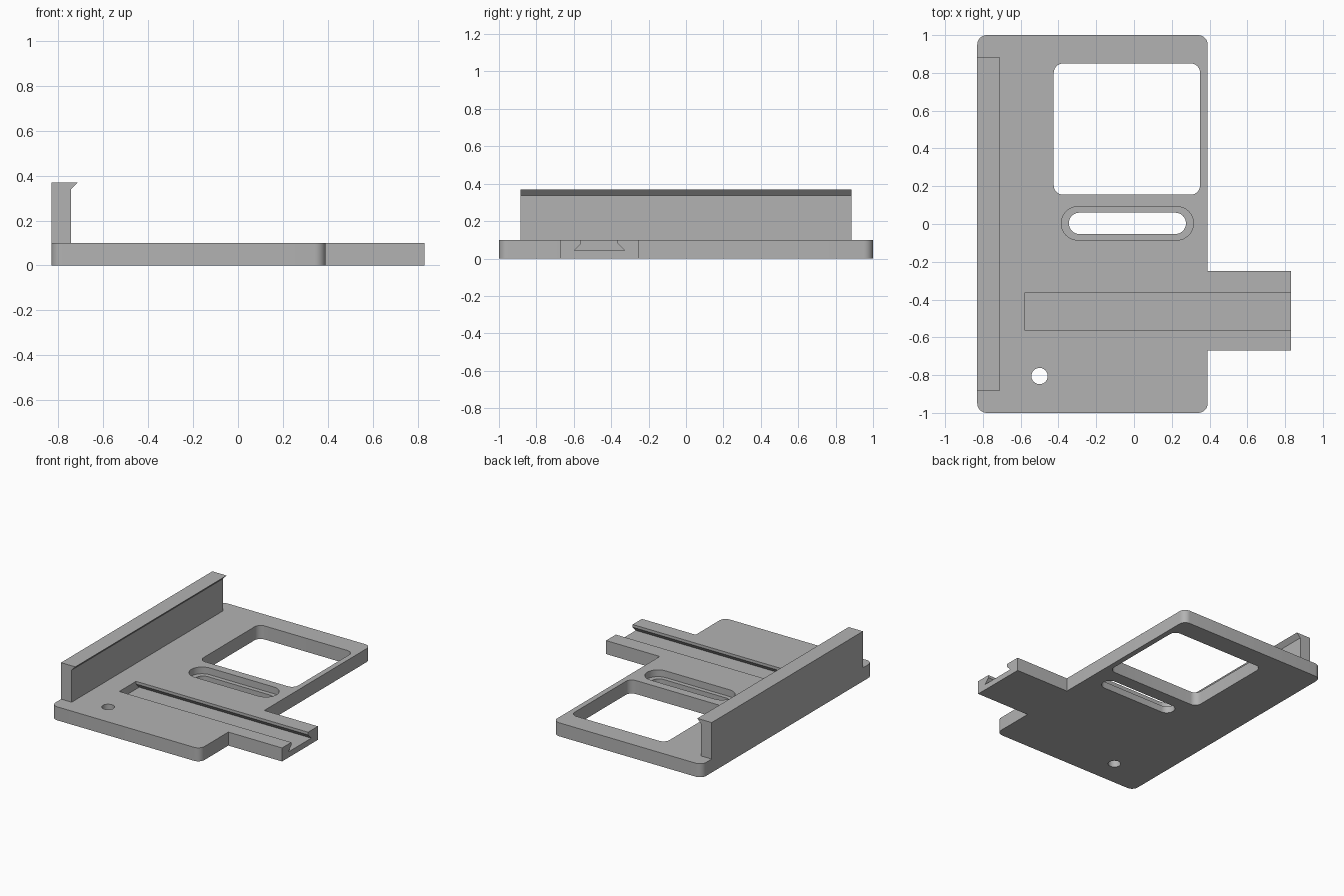
import bpy, bmesh
from math import cos, sin, pi
from mathutils import Vector

if "Cube" in bpy.data.objects:
    bpy.data.objects.remove(bpy.data.objects["Cube"], do_unlink=True)

grey = bpy.data.materials.new("plain_grey")
grey.use_nodes = True
colour = (0.45, 0.45, 0.45, 1)
grey.diffuse_color = colour
grey.node_tree.nodes["Principled BSDF"].inputs["Base Color"].default_value = colour


def prism(name, points, offset):
    """Extrude a closed 3D outline along an offset."""
    bm = bmesh.new()
    face = bm.faces.new([bm.verts.new(p) for p in points])
    top = bmesh.ops.extrude_face_region(bm, geom=[face])["geom"]
    bmesh.ops.translate(bm, vec=Vector(offset),
                        verts=[v for v in top if isinstance(v, bmesh.types.BMVert)])
    bmesh.ops.recalc_face_normals(bm, faces=bm.faces)
    mesh = bpy.data.meshes.new(name)
    bm.to_mesh(mesh)
    bm.free()
    mesh.materials.append(grey)
    obj = bpy.data.objects.new(name, mesh)
    bpy.context.collection.objects.link(obj)
    return obj


def rounded(x0, x1, y0, y1, z, r, steps=8):
    """Counter-clockwise rounded rectangle, starting at the lower left."""
    centres = [(x0 + r, y0 + r), (x1 - r, y0 + r), (x1 - r, y1 - r), (x0 + r, y1 - r)]
    return [(cx + r * cos(pi + (k + i / steps) * pi / 2),
             cy + r * sin(pi + (k + i / steps) * pi / 2), z)
            for k, (cx, cy) in enumerate(centres) for i in range(steps + 1)]


def combine(target, tool, operation):
    mod = target.modifiers.new(tool.name, "BOOLEAN")
    mod.operation, mod.object, mod.solver = operation, tool, "EXACT"
    bpy.context.view_layer.objects.active = target
    bpy.ops.object.modifier_apply(modifier=mod.name)
    bpy.data.objects.remove(tool, do_unlink=True)


# Base plate with the side tab in its outline
T = 0.1
outline = rounded(-0.83, 0.39, -1, 1, 0, 0.05)
tab = [(0.39, -0.67, 0), (0.83, -0.67, 0), (0.83, -0.25, 0), (0.39, -0.25, 0)]
half = len(outline) // 2
base = prism("base_plate", outline[:half] + tab + outline[half:], (0, 0, T))

# Upright wall with a hooked lip along the left edge
wall = [(-0.83, 0.05), (-0.743, 0.05), (-0.743, 0.338), (-0.713, 0.37), (-0.83, 0.37)]
combine(base, prism("hooked_wall", [(x, -0.885, z) for x, z in wall], (0, 1.77, 0)), "UNION")

# Through openings: window, slot and screw hole
through = (0, 0, 0.3)
for name, shape in (
        ("window", rounded(-0.425, 0.35, 0.155, 0.85, -0.1, 0.05)),
        ("slot", rounded(-0.345, 0.275, -0.053, 0.06, -0.1, 0.056)),
        ("screw_hole", rounded(-0.543, -0.457, -0.848, -0.762, -0.1, 0.0425))):
    combine(base, prism(name, shape, through), "DIFFERENCE")

# Shallow step around the slot
combine(base, prism("slot_step", rounded(-0.385, 0.315, -0.085, 0.092, 0.05, 0.088), through),
        "DIFFERENCE")

# Dovetail channel running out through the tab
half_channel = [(0.135, 0.042), (0.098, 0.08), (0.098, 0.2)]
mid = -0.463
channel = [(mid + w, z) for w, z in half_channel] + [(mid - w, z) for w, z in half_channel[::-1]]
combine(base, prism("dovetail_channel", [(-0.58, y, z) for y, z in channel], (1.5, 0, 0)),
        "DIFFERENCE")

# Smooth the rounded corners, keep hard edges
bpy.ops.object.select_all(action="DESELECT")
base.select_set(True)
bpy.context.view_layer.objects.active = base
bpy.ops.object.shade_smooth_by_angle(angle=pi / 6)
